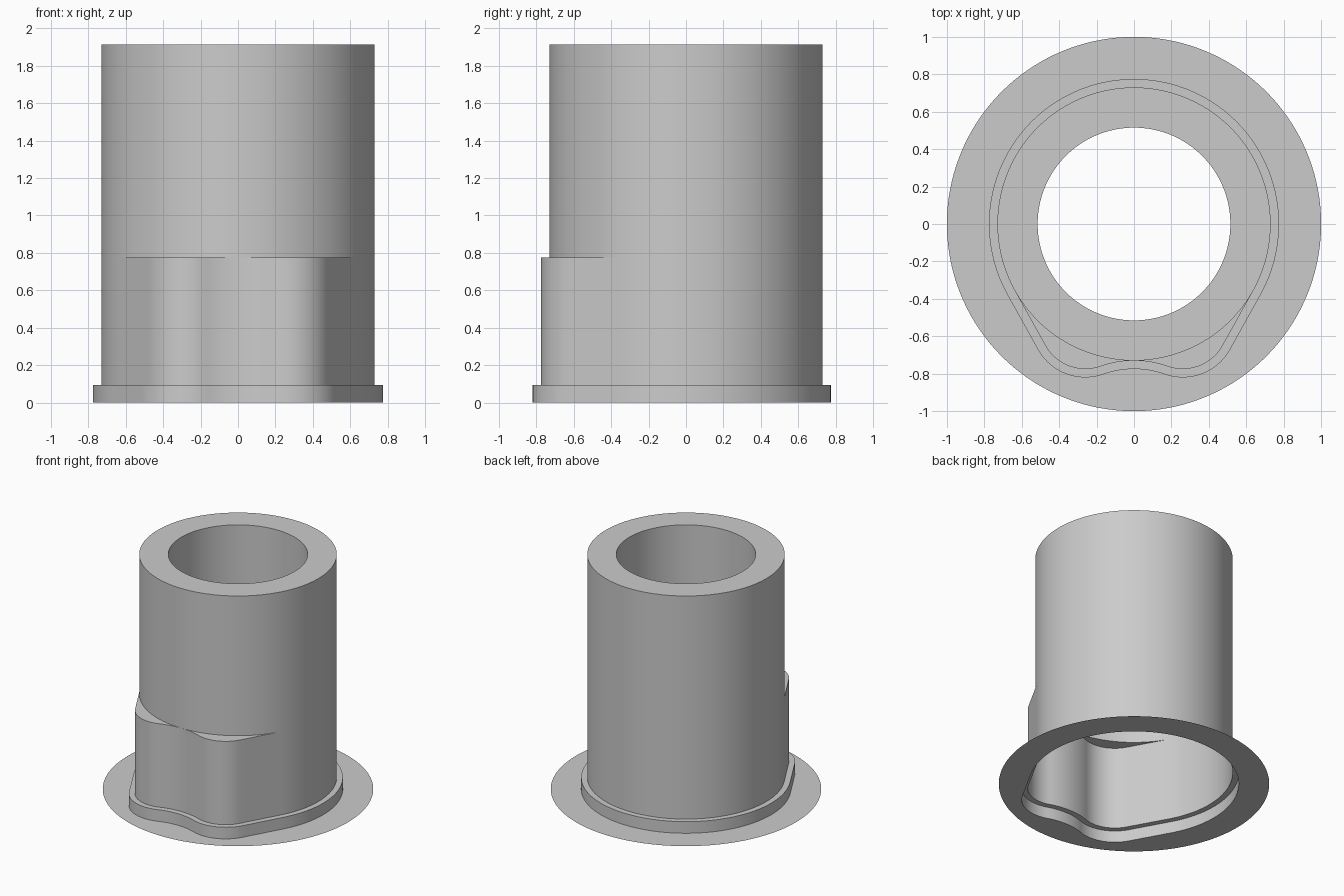
import bpy, bmesh, math
from mathutils import Vector

cube = bpy.data.objects.get("Cube")
if cube:
    bpy.data.objects.remove(cube)

# Main dimensions
TUBE_R, BORE_R, FLANGE_R = 0.73, 0.515, 1.0
COLLAR_TOP, LEDGE_Z, TOP_Z, BORE_END = 0.095, 0.775, 1.915, 1.15
COLLAR_GAP = 0.045
LOBE_R, LOBE_X, LOBE_Y = 0.245, 0.26, -0.53

grey = bpy.data.materials.new("plain grey")
grey.use_nodes = True
colour = (0.6, 0.6, 0.6, 1)
grey.diffuse_color = colour
grey.node_tree.nodes["Principled BSDF"].inputs["Base Color"].default_value = colour


def arc(cx, cy, r, start, end, steps):
    return [Vector((cx + r * math.cos(start + (end - start) * i / steps),
                    cy + r * math.sin(start + (end - start) * i / steps)))
            for i in range(steps + 1)]


def outline(gap):
    """Round body with two front lobes and a shallow dip between, grown by gap."""
    centre = Vector((LOBE_X, LOBE_Y))
    tangent = (math.atan2(LOBE_Y, LOBE_X)
               + math.acos((TUBE_R - LOBE_R) / centre.length))
    d = TUBE_R + LOBE_Y
    dip_r = (LOBE_X ** 2 + d ** 2 - LOBE_R ** 2) / (2 * (LOBE_R - d))
    dip_y = -TUBE_R - dip_r
    join = math.atan2(dip_y - LOBE_Y, -LOBE_X)
    # Right half, from the middle of the dip round to the back
    half = arc(0, dip_y, dip_r - gap, math.pi / 2, join + math.pi, 10)
    half += arc(LOBE_X, LOBE_Y, LOBE_R + gap, join, tangent, 20)[1:]
    round_part = arc(0, 0, TUBE_R + gap, tangent, math.pi / 2, 48)
    side_start = half[-1]
    half += [side_start.lerp(round_part[0], i / 10) for i in range(1, 10)]
    half += round_part
    return half + [Vector((-p.x, p.y)) for p in half[-2:0:-1]]


def circle(r):
    return [p.normalized() * r for p in outline(0)]


def shell(name, rings):
    """Join successive (outline, height) rings with faces."""
    bm = bmesh.new()
    loops = [[bm.verts.new((p.x, p.y, z)) for p in pts] for pts, z in rings]
    for low, high in zip(loops, loops[1:]):
        for i in range(len(low)):
            j = (i + 1) % len(low)
            bm.faces.new((low[i], low[j], high[j], high[i]))
    bmesh.ops.remove_doubles(bm, verts=bm.verts[:], dist=0.0001)
    mesh = bpy.data.meshes.new(name)
    bm.to_mesh(mesh)
    bm.free()
    mesh.materials.append(grey)
    obj = bpy.data.objects.new(name, mesh)
    bpy.context.collection.objects.link(obj)
    bpy.ops.object.select_all(action="DESELECT")
    obj.select_set(True)
    bpy.context.view_layer.objects.active = obj
    bpy.ops.object.shade_smooth_by_angle(angle=math.radians(30))


body, collar, tube = outline(0), outline(COLLAR_GAP), circle(TUBE_R)

# Thin base sheet with the lobed opening
shell("base_flange", [(circle(FLANGE_R), 0), (collar, 0)])
# Stepped collar, lobed lower body, ledge and round tube
shell("collar_and_tube", [(collar, 0), (collar, COLLAR_TOP), (body, COLLAR_TOP),
                          (body, LEDGE_Z), (tube, LEDGE_Z), (tube, TOP_Z)])
# Top rim, bore and its inner shoulder
bore = circle(BORE_R)
shell("rim_and_bore", [(tube, TOP_Z), (bore, TOP_Z), (bore, BORE_END), (tube, BORE_END)])
